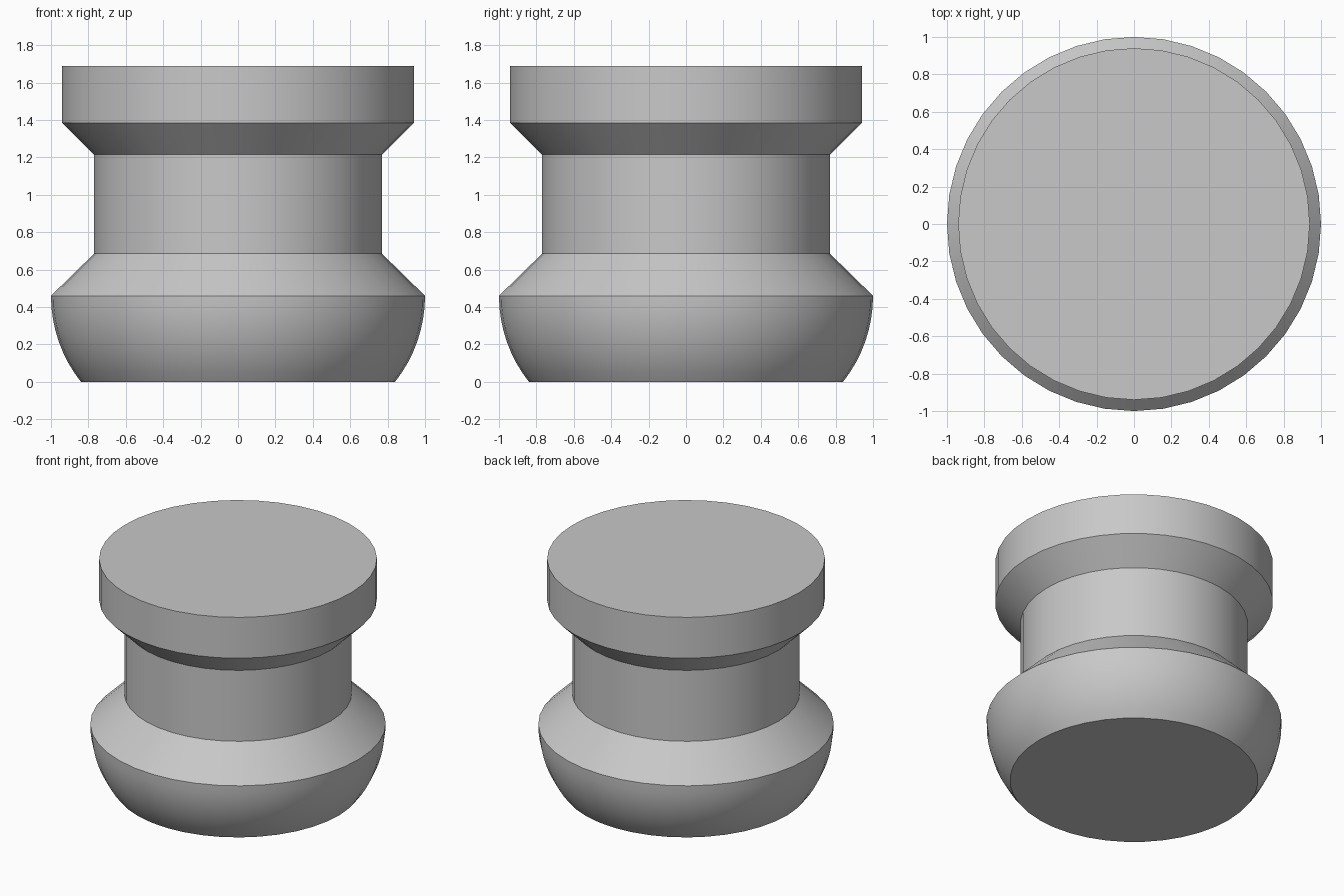
import bpy
import bmesh
from math import asin, cos, sin, pi, radians

SIDES = 40

cube = bpy.data.objects.get("Cube")
if cube:
    bpy.data.objects.remove(cube, do_unlink=True)

grey = bpy.data.materials.new("plain grey")
grey.use_nodes = True
colour = (0.58, 0.58, 0.58, 1)
grey.diffuse_color = colour
grey.node_tree.nodes["Principled BSDF"].inputs["Base Color"].default_value = colour


def lathe(name, profile):
    """Revolve (radius, height) points, listed bottom to top, into a capped solid."""
    bm = bmesh.new()
    rings = []
    for r, z in profile:
        angles = [2 * pi * i / SIDES for i in range(SIDES)]
        rings.append([bm.verts.new((r * cos(a), r * sin(a), z)) for a in angles])
    for low, high in zip(rings, rings[1:]):
        for i in range(SIDES):
            j = (i + 1) % SIDES
            bm.faces.new((low[i], low[j], high[j], high[i]))
    bm.faces.new(rings[0][::-1])
    bm.faces.new(rings[-1])
    mesh = bpy.data.meshes.new(name)
    bm.to_mesh(mesh)
    bm.free()
    mesh.materials.append(grey)
    obj = bpy.data.objects.new(name, mesh)
    bpy.context.collection.objects.link(obj)
    bpy.ops.object.select_all(action="DESELECT")
    bpy.context.view_layer.objects.active = obj
    obj.select_set(True)
    bpy.ops.object.shade_smooth_by_angle(angle=radians(25))
    return obj


# Rounded underside: circular arc from the flat bottom up to the widest rim
rim_z, bulge, steps = 0.46, 0.74, 8
start = asin(rim_z / bulge)
bowl = []
for k in range(steps + 1):
    a = start * (1 - k / steps)
    bowl.append((1 - bulge + bulge * cos(a), rim_z - bulge * sin(a)))

# Sloped shoulder, straight neck, flared underside of the head, flat-topped head
neck = [(0.77, 0.685), (0.77, 1.215)]
head = [(0.94, 1.385), (0.94, 1.69)]

lathe("knob", bowl + neck + head)
